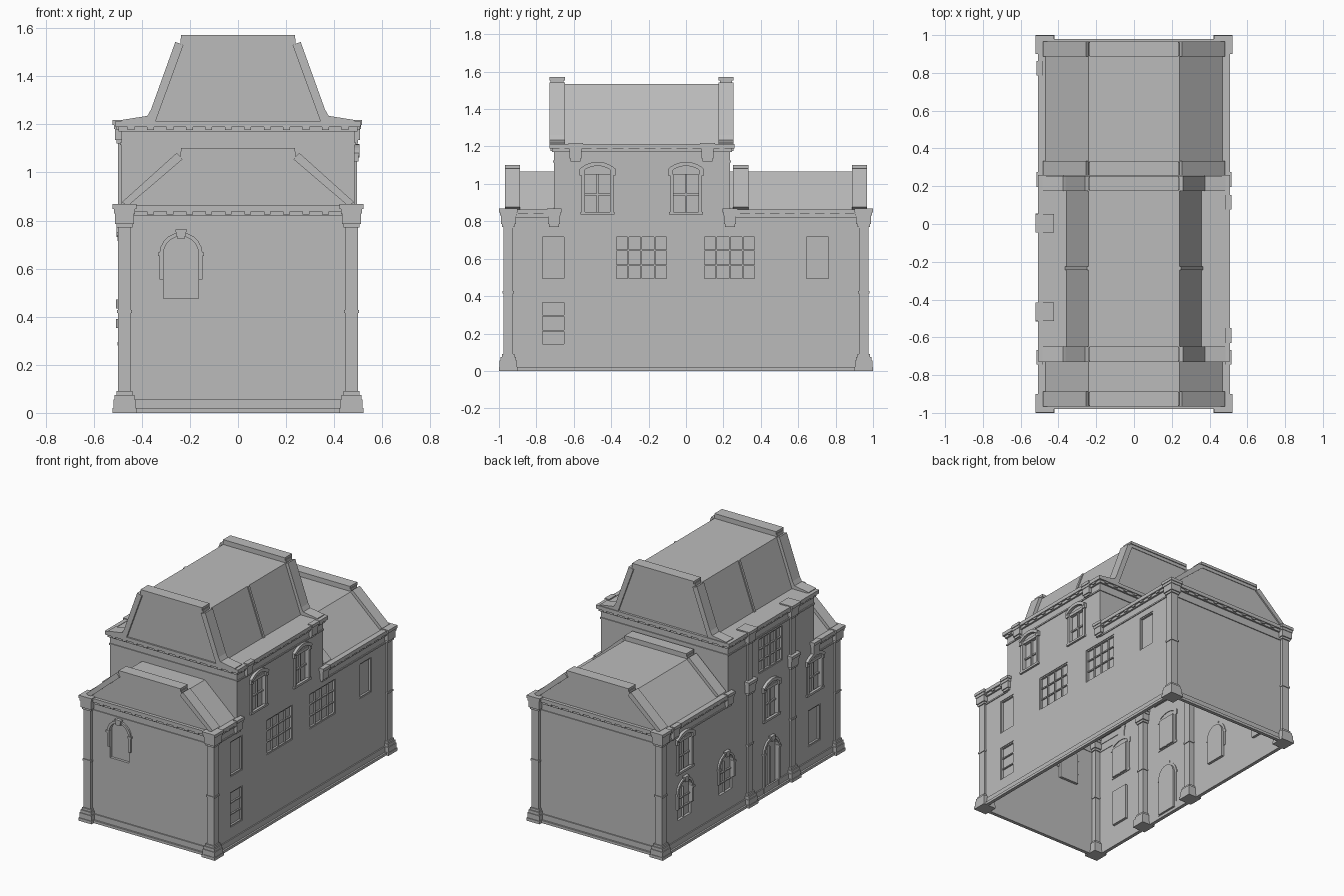
import bpy, bmesh, math

cube = bpy.data.objects.get("Cube")
if cube:
    bpy.data.objects.remove(cube)

stone = bpy.data.materials.new("grey_stone")
stone.use_nodes = True
GREY = (0.5, 0.5, 0.5, 1)
stone.diffuse_color = GREY
stone.node_tree.nodes["Principled BSDF"].inputs["Base Color"].default_value = GREY

WX, WY = 0.485, 0.955          # half width and half depth of the walls
Y0, Y1 = -0.705, 0.235         # ends of the tall middle block
LOW, HIGH = 0.86, 1.21         # eaves heights

# Each plane maps (along, up, outward) to a point
PLANES = {
    "right": lambda u, z, d: (WX + d, u, z),
    "left": lambda u, z, d: (-WX - d, u, z),
    "front": lambda u, z, d: (u, -WY - d, z),
    "back": lambda u, z, d: (u, WY + d, z),
    "mid_front": lambda u, z, d: (u, Y0 - d, z),
    "mid_back": lambda u, z, d: (u, Y1 + d, z),
    "section": lambda u, z, d: (u, d, z),
    "length": lambda u, z, d: (d, u, z),
}


def prism(bm, plane, pts, d0, d1):
    at = PLANES[plane]
    a = [bm.verts.new(at(u, z, d0)) for u, z in pts]
    b = [bm.verts.new(at(u, z, d1)) for u, z in pts]
    faces = [bm.faces.new(a), bm.faces.new(b[::-1])]
    n = len(pts)
    for i in range(n):
        j = (i + 1) % n
        faces.append(bm.faces.new((a[i], b[i], b[j], a[j])))
    bmesh.ops.recalc_face_normals(bm, faces=faces)


def slab(bm, plane, u0, u1, z0, z1, d0, d1):
    prism(bm, plane, [(u0, z0), (u1, z0), (u1, z1), (u0, z1)], d0, d1)


def finish(bm, name):
    mesh = bpy.data.meshes.new(name)
    bm.to_mesh(mesh)
    bm.free()
    mesh.materials.append(stone)
    ob = bpy.data.objects.new(name, mesh)
    bpy.context.scene.collection.objects.link(ob)
    return ob


def arc(u, z, w, rise, n=10):
    """Points of an arch from right to left, springing at height z."""
    r = (w * w + rise * rise) / (2 * rise)
    half = math.asin(min(1, w / r))
    return [(u + r * math.sin(half - 2 * half * i / n),
             z + rise - r + r * math.cos(half - 2 * half * i / n)) for i in range(n + 1)]


cuts, trim = bmesh.new(), bmesh.new()
DEPTH = 0.018


def bars(plane, u0, u1, z0, z1, cols, rows, t=0.004):
    for i in range(1, cols):
        u = u0 + (u1 - u0) * i / cols
        slab(trim, plane, u - t, u + t, z0, z1, -DEPTH, -0.006)
    for i in range(1, rows):
        z = z0 + (z1 - z0) * i / rows
        slab(trim, plane, u0, u1, z - t, z + t, -DEPTH, -0.008)


def plain_window(plane, u0, u1, z0, z1, cols, rows):
    slab(cuts, plane, u0, u1, z0, z1, -DEPTH, 0.02)
    t = 0.008
    for a, b in ((u0, u0 + t), (u1 - t, u1)):
        slab(trim, plane, a, b, z0, z1, -DEPTH, -0.004)
    for a, b in ((z0, z0 + t), (z1 - t, z1)):
        slab(trim, plane, u0, u1, a, b, -DEPTH, -0.005)
    bars(plane, u0, u1, z0, z1, cols, rows)


def hooded_window(plane, u, z):
    """Sash window with jambs, sill and a segmental hood."""
    w, top = 0.068, z + 0.215
    slab(cuts, plane, u - w, u + w, z + 0.005, top, -DEPTH, 0.02)
    bars(plane, u - w, u + w, z, top, 2, 2, 0.005)
    for s in (-1, 1):
        a, b = sorted((u + s * w, u + s * 0.086))
        slab(trim, plane, a, b, z + 0.015, top, -0.005, 0.01)
        a, b = sorted((u + s * 0.07, u + s * 0.096))
        slab(trim, plane, a, b, top - 0.005, top + 0.03, -0.005, 0.016)
    slab(trim, plane, u - 0.092, u + 0.092, z, z + 0.015, -0.005, 0.014)
    slab(trim, plane, u - w, u + w, top, top + 0.02, -0.005, 0.006)
    prism(trim, plane, arc(u, top + 0.03, 0.096, 0.038)
          + arc(u, top + 0.012, 0.085, 0.034)[::-1], -0.005, 0.02)


def arched_window(plane, u, z, drop=0.08, panes=(2, 3), spring=0.187):
    """Round-headed opening with an arch band and keystone."""
    w, zs = 0.073, z + spring
    prism(cuts, plane, [(u - w, z), (u + w, z)] + arc(u, zs, w, w - 0.001), -DEPTH, 0.02)
    bars(plane, u - w, u + w, z, zs + 0.02, *panes)
    outer, inner = arc(u, zs, 0.09, 0.088), arc(u, zs, w, w - 0.001)
    zb = z + drop
    prism(trim, plane, [(u + 0.09, zb)] + outer + [(u - 0.09, zb), (u - w, zb)]
          + inner[::-1] + [(u + w, zb)], -0.005, 0.012)
    for s in (-1, 1):
        slab(trim, plane, u + s * 0.083 - 0.013, u + s * 0.083 + 0.013, zs - 0.01, zs + 0.004, -0.005, 0.016)
    prism(trim, plane, [(u - 0.015, zs + 0.062), (u + 0.015, zs + 0.062),
                        (u + 0.024, zs + 0.1), (u - 0.024, zs + 0.1)], -0.005, 0.022)


# Openings of the right side
for u, z in ((-0.71, 0.135), (-0.71, 0.485), (0.703, 0.485)):
    plain_window("right", u - 0.066, u + 0.066, z, z + 0.24, 1, 2 if z > 0.4 and u > 2 else 1)
bars("right", -0.776, -0.644, 0.135, 0.375, 1, 3)
for u in (-0.238, 0.233):
    plain_window("right", u - 0.142, u + 0.142, 0.485, 0.725, 4, 3)
for u in (-0.473, 0.0):
    hooded_window("right", u, 0.835)

# Openings of the front and the left side
arched_window("front", -0.237, 0.475, panes=(1, 1))
for u in (0.71, 0.26):
    arched_window("left", u, 0.185)
for u in (0.71, -0.235, -0.71):
    hooded_window("left", u, 0.505)
plain_window("left", -0.776, -0.644, 0.15, 0.4, 1, 1)
plain_window("left", -0.365, -0.105, 0.86, 1.1, 4, 3)
arched_window("left", -0.235, 0.02, 0.0, (2, 1), 0.27)

# Hollow walls without a floor
bm = bmesh.new()
prism(bm, "length", [(-WY, 0), (WY, 0), (WY, LOW), (Y1, LOW), (Y1, HIGH),
                     (Y0, HIGH), (Y0, LOW), (-WY, LOW)], -WX, WX)
walls = finish(bm, "walls")
cutter = finish(cuts, "opening_cutter")
cutter.hide_render = True
mod = walls.modifiers.new("openings", "BOOLEAN")
mod.object, mod.operation, mod.solver = cutter, "DIFFERENCE", "EXACT"
graph = bpy.context.evaluated_depsgraph_get()
bm = bmesh.new()
bm.from_object(walls, graph)
walls.modifiers.clear()
bpy.data.objects.remove(cutter)
floor = [f for f in bm.faces if f.normal.z < -0.9 and f.calc_center_median().z < 0.001]
bmesh.ops.delete(bm, geom=floor, context="FACES")
bm.to_mesh(walls.data)
bm.free()
finish(trim, "window_trim")

# Plinth and cornices
plinth, cornice = bmesh.new(), bmesh.new()
for plane, half in (("right", WY), ("left", WY), ("front", WX), ("back", WX)):
    slab(plinth, plane, -half - 0.02, half + 0.02, 0, 0.018, -0.004, 0.02)
    slab(plinth, plane, -half, half, 0.018, 0.056, -0.004, 0.008)
finish(plinth, "plinth")


def cornice_run(plane, u0, u1, top, e0, e1):
    """Moulded eaves run; e0 and e1 extend the ends round the corners."""
    for lo, hi, out in ((0.095, 0.085, 0.006), (0.04, 0.022, 0.012), (0.022, -0.003, 0.024)):
        slab(cornice, plane, u0 - e0 * out, u1 + e1 * out, top - lo, top - hi, -0.004, out)
    n = round((u1 - u0) / 0.083)
    for i in range(n):
        u = u0 + (u1 - u0) * (i + 0.5) / n
        slab(cornice, plane, u - 0.014, u + 0.014, top - 0.034, top - 0.02, 0, 0.02)


for side in ("right", "left"):
    cornice_run(side, -WY, Y0, LOW, 1, 0)
    cornice_run(side, Y1, WY, LOW, 0, 1)
    cornice_run(side, Y0, Y1, HIGH, 1, 1)
for end, top in (("front", LOW), ("back", LOW), ("mid_front", HIGH), ("mid_back", HIGH)):
    cornice_run(end, -WX, WX, top, 1, 1)
finish(cornice, "cornices")

# Corner columns, left pilasters and eaves brackets
BASE = [(0, 0.02, 0.05), (0.02, 0.055, 0.046), (0.055, 0.075, 0.041), (0.075, 0.09, 0.034)]
CAP = [(-0.09, -0.075, 0.033), (-0.075, -0.03, 0.04), (-0.03, -0.012, 0.044), (-0.012, 0.008, 0.049)]
RING = [(0.415, 0.427, 0.031)]


def column(name, x, y, top):
    bm = bmesh.new()
    layers = BASE + RING + [(0.09, top - 0.09, 0.026)]
    for t in {LOW, top}:
        layers += [(t + a, t + b, h) for a, b, h in CAP]
    for a, b, h in layers:
        slab(bm, "section", x - h, x + h, a, b, y - h, y + h)
    finish(bm, name)


for sx, xn in ((1, "left"), (-1, "right")):
    for sy, yn in ((1, "back"), (-1, "front")):
        column(f"{yn}_{xn}_column", sx * 0.472, sy * 0.95, LOW)
for i, y in enumerate((0.005, -0.465)):
    column(f"side_pilaster_{i + 1}", -0.472, y, HIGH)

bm = bmesh.new()
for side, u, top in (("right", Y0, LOW), ("right", Y1, LOW), ("left", Y0, LOW), ("left", Y1, LOW),
                     ("left", 0.825, LOW), ("right", -0.59, HIGH), ("right", 0.115, HIGH)):
    for a, b, h in CAP:
        slab(bm, side, u - h * 0.8, u + h * 0.8, top + a, top + b, -0.004, h - 0.018)
finish(bm, "eaves_brackets")


# Mansard roofs with raised copings at their ends
def roof(name, y0, y1, foot, eave, top, coped, flare):
    bm = bmesh.new()
    ridge = 0.24
    prism(bm, "section", [(-foot, eave), (foot, eave), (ridge, top), (-ridge, top)], y0, y1)
    length = math.hypot(foot - ridge, top - eave)
    nx, nz = (top - eave) / length, (foot - ridge) / length
    for a, b in coped:
        slab(bm, "section", -ridge, ridge, top - 0.004, top + 0.022, a + 0.006, b - 0.006)
        slab(bm, "section", -ridge + 0.004, ridge - 0.004, top + 0.018, top + 0.037, a, b)
        for s in (-1, 1):
            pts = [(foot - 0.014 * nx, eave), (foot + 0.022 * nx, eave + 0.022 * nz),
                   (ridge + 0.022 * nx, top + 0.022 * nz), (ridge - 0.014 * nx, top - 0.014 * nz)]
            prism(bm, "section", [(s * u, z) for u, z in pts], a, b)
            if flare:
                pts = [(foot, eave), (WX, eave), (WX, eave + 0.008), (foot + 0.02, eave + 0.025), (foot, eave + 0.06)]
                prism(bm, "section", [(s * u, z) for u, z in pts], a, b)
    if flare:
        # Slim rib halfway along each slope
        for s in (-1, 1):
            pts = [(foot, eave), (foot + 0.008, eave), (ridge + 0.008, top), (ridge, top)]
            prism(bm, "section", [(s * u, z) for u, z in pts], -0.243, -0.225)
    finish(bm, name)


roof("front_roof", -0.957, Y0, 0.468, LOW, 1.065, [(-0.967, -0.887)], False)
roof("back_roof", Y1, 0.957, 0.468, LOW, 1.065, [(0.25, 0.333), (0.887, 0.967)], False)
roof("main_roof", -0.718, 0.243, 0.357, HIGH, 1.535, [(-0.73, -0.648), (0.175, 0.253)], True)
